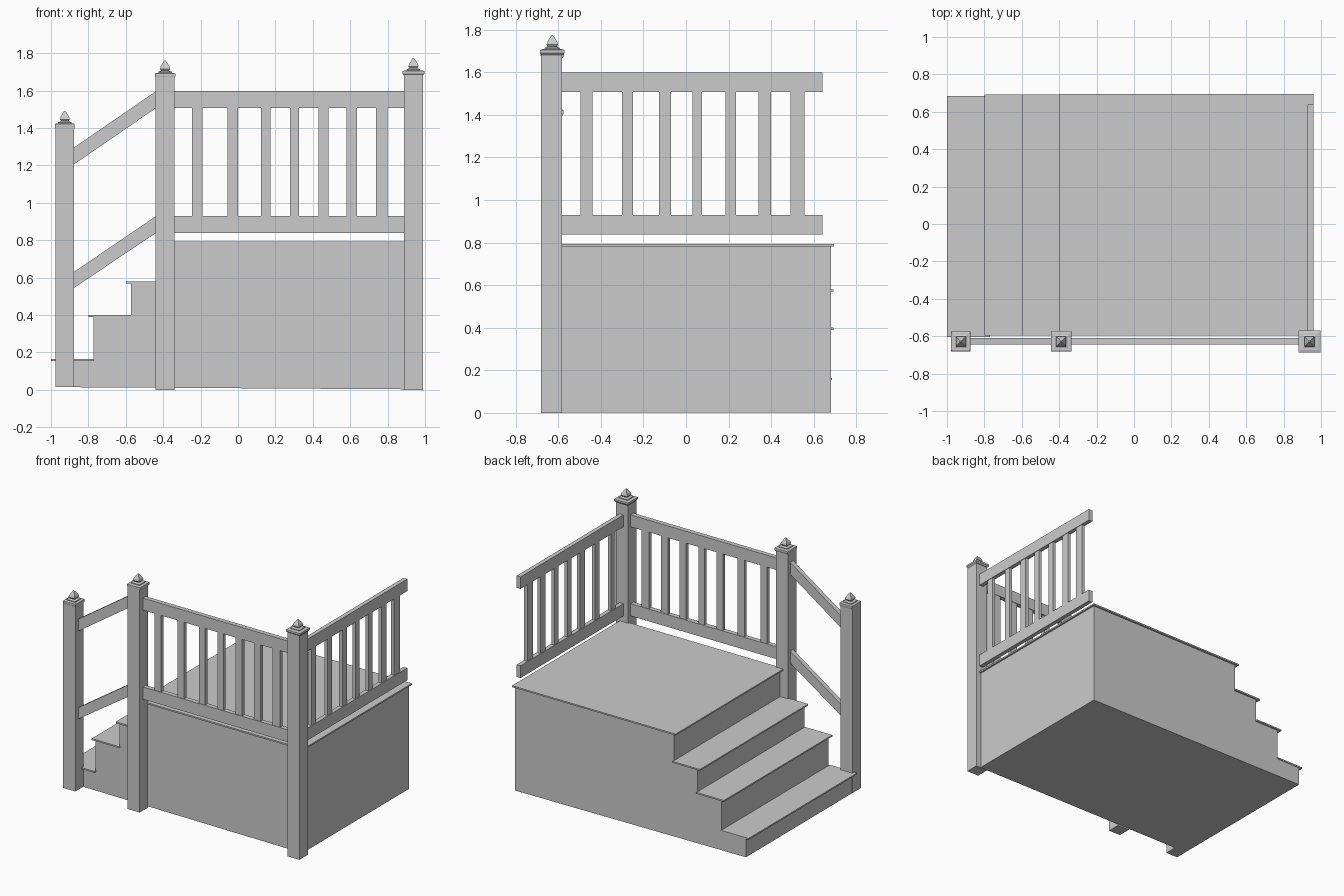
import bpy, bmesh

if "Cube" in bpy.data.objects:
    bpy.data.objects.remove(bpy.data.objects["Cube"])

POST_Y = -0.632
RAIL_Y = (-0.645, -0.61)
BAL_Y = (-0.641, -0.614)
RAIL_X = (0.928, 0.96)
BAL_X = (0.931, 0.956)


def finish(name, bm):
    bmesh.ops.recalc_face_normals(bm, faces=bm.faces)
    me = bpy.data.meshes.new(name)
    bm.to_mesh(me)
    bm.free()
    ob = bpy.data.objects.new(name, me)
    bpy.context.collection.objects.link(ob)
    return ob


def extrude_xz(name, pts, y):
    """Extrude an x/z outline between two y values."""
    bm = bmesh.new()
    face = bm.faces.new([bm.verts.new((px, y[0], pz)) for px, pz in pts])
    ret = bmesh.ops.extrude_face_region(bm, geom=[face])
    verts = [v for v in ret["geom"] if isinstance(v, bmesh.types.BMVert)]
    bmesh.ops.translate(bm, verts=verts, vec=(0, y[1] - y[0], 0))
    return finish(name, bm)


def box(name, x, y, z):
    return extrude_xz(name, [(x[0], z[0]), (x[1], z[0]), (x[1], z[1]), (x[0], z[1])], y)


def square_stack(name, cx, cy, profile):
    """Square rings (half width, z) joined into a closed turned shape."""
    bm = bmesh.new()
    rings = [[bm.verts.new((cx + sx * r, cy + sy * r, z))
              for sx, sy in ((-1, -1), (1, -1), (1, 1), (-1, 1))] for r, z in profile]
    for a, b in zip(rings, rings[1:]):
        for i in range(4):
            j = (i + 1) % 4
            bm.faces.new((a[i], a[j], b[j], b[i]))
    bm.faces.new(rings[0])
    bm.faces.new(rings[-1])
    bmesh.ops.remove_doubles(bm, verts=bm.verts, dist=1e-5)
    return finish(name, bm)


# Stepped body
extrude_xz("stair_body", [
    (-0.975, 0.015), (0.947, 0.003), (0.947, 0.782), (-0.375, 0.782), (-0.375, 0.57),
    (-0.573, 0.57), (-0.573, 0.39), (-0.773, 0.39), (-0.773, 0.155), (-0.975, 0.155),
], (-0.587, 0.68))

# Treads and deck board
treads = [(-1.0, -0.77, 0.165, -0.605, 0.685), (-0.80, -0.57, 0.40, -0.595, 0.693),
          (-0.60, -0.37, 0.58, -0.595, 0.693), (-0.40, 0.96, 0.793, -0.595, 0.695)]
for i, (x0, x1, z, y0, y1) in enumerate(treads):
    name = "deck_board" if i == 3 else f"tread_{i + 1}"
    box(name, (x0, x1), (y0, y1), (z - 0.011, z))

# Posts with moulded caps and pointed finials
for name, cx, z0, ztop, half in (("stair_foot_post", -0.926, 0.015, 1.425, 0.053),
                                 ("stair_head_post", -0.39, 0.0, 1.695, 0.055),
                                 ("corner_post", 0.938, 0.0, 1.708, 0.058)):
    box(name, (cx - 0.05, cx + 0.05), (POST_Y - 0.05, POST_Y + 0.05), (z0, ztop - 0.02))
    square_stack(name + "_cap", cx, POST_Y + 0.004, [
        (0.05, ztop - 0.028), (half, ztop - 0.018), (half, ztop - 0.004), (0.045, ztop)])
    square_stack(name + "_finial", cx, POST_Y + 0.004, [
        (0.036, ztop - 0.003), (0.036, ztop + 0.006), (0.02, ztop + 0.012),
        (0.027, ztop + 0.022), (0.022, ztop + 0.037), (0.003, ztop + 0.067)])

# Horizontal rails
for name, z in (("bottom_rail", (0.838, 0.93)), ("top_rail", (1.508, 1.598))):
    box("front_" + name, (-0.345, 0.895), RAIL_Y, z)
    box("side_" + name, RAIL_X, (-0.59, 0.64), z)

# Balusters
front = [(-0.245, -0.19), (-0.055, 0.0), (0.123, 0.175), (0.277, 0.327),
         (0.43, 0.483), (0.58, 0.637), (0.737, 0.80)]
side = [(-0.495, -0.44), (-0.30, -0.25), (-0.127, -0.07), (0.03, 0.076),
        (0.185, 0.235), (0.34, 0.40), (0.49, 0.556)]
for i, (fx, sy) in enumerate(zip(front, side)):
    box(f"front_baluster_{i + 1}", fx, BAL_Y, (0.925, 1.512))
    box(f"side_baluster_{i + 1}", BAL_X, sy, (0.925, 1.512))

# Sloped stair rails
for name, lo, hi in (("stair_bottom_rail", (0.545, 0.63), (0.84, 0.93)),
                     ("stair_top_rail", (1.205, 1.295), (1.508, 1.598))):
    extrude_xz(name, [(-0.878, lo[0]), (-0.437, hi[0]), (-0.437, hi[1]), (-0.878, lo[1])], RAIL_Y)
